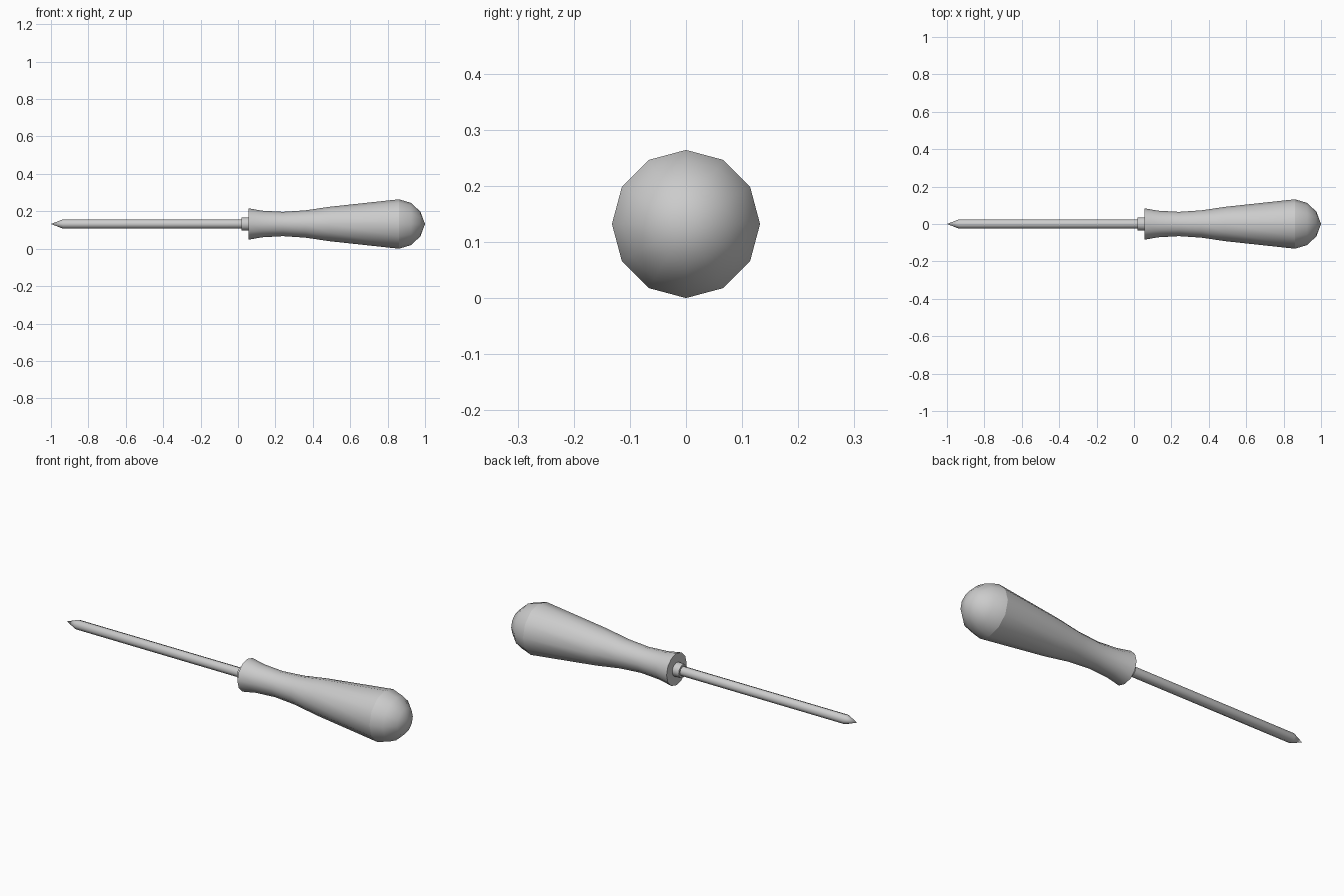
import bpy, bmesh, math

if "Cube" in bpy.data.objects:
    bpy.data.objects.remove(bpy.data.objects["Cube"])

AXIS_Z = 0.132


def lathe(name, profile, sides=12):
    """Revolve (x, radius) points around the tool's long axis."""
    bm = bmesh.new()
    rings = []
    for x, r in profile:
        if r == 0:
            rings.append([bm.verts.new((x, 0, AXIS_Z))])
            continue
        angles = [2 * math.pi * i / sides for i in range(sides)]
        rings.append([bm.verts.new((x, r * math.cos(a), AXIS_Z + r * math.sin(a)))
                      for a in angles])
    for a, b in zip(rings, rings[1:]):
        for i in range(sides):
            j = (i + 1) % sides
            if len(a) == 1:
                bm.faces.new((a[0], b[j], b[i]))
            elif len(b) == 1:
                bm.faces.new((a[i], a[j], b[0]))
            else:
                bm.faces.new((a[i], a[j], b[j], b[i]))
    bmesh.ops.recalc_face_normals(bm, faces=bm.faces)
    mesh = bpy.data.meshes.new(name)
    bm.to_mesh(mesh)
    bm.free()
    obj = bpy.data.objects.new(name, mesh)
    bpy.context.collection.objects.link(obj)
    bpy.ops.object.select_all(action='DESELECT')
    obj.select_set(True)
    bpy.context.view_layer.objects.active = obj
    bpy.ops.object.shade_smooth_by_angle(angle=math.radians(46))
    return obj


# Waisted grip with a flat front face around the collar
lathe("handle", [(0.055, 0.036), (0.055, 0.084), (0.13, 0.071), (0.24, 0.065),
                 (0.36, 0.073), (0.49, 0.092), (0.86, 0.132)])

# Domed end of the grip, separate so the seam stays crisp
lathe("handle_cap", [(0.86, 0.132), (0.925, 0.113), (0.975, 0.066), (1.0, 0)])

# Short collar where the shaft enters the grip
lathe("collar", [(0.018, 0.025), (0.018, 0.035), (0.055, 0.036)])

# Slim shaft with a pointed tip
lathe("shaft", [(-1.0, 0), (-0.935, 0.025), (0.018, 0.025)], sides=8)
